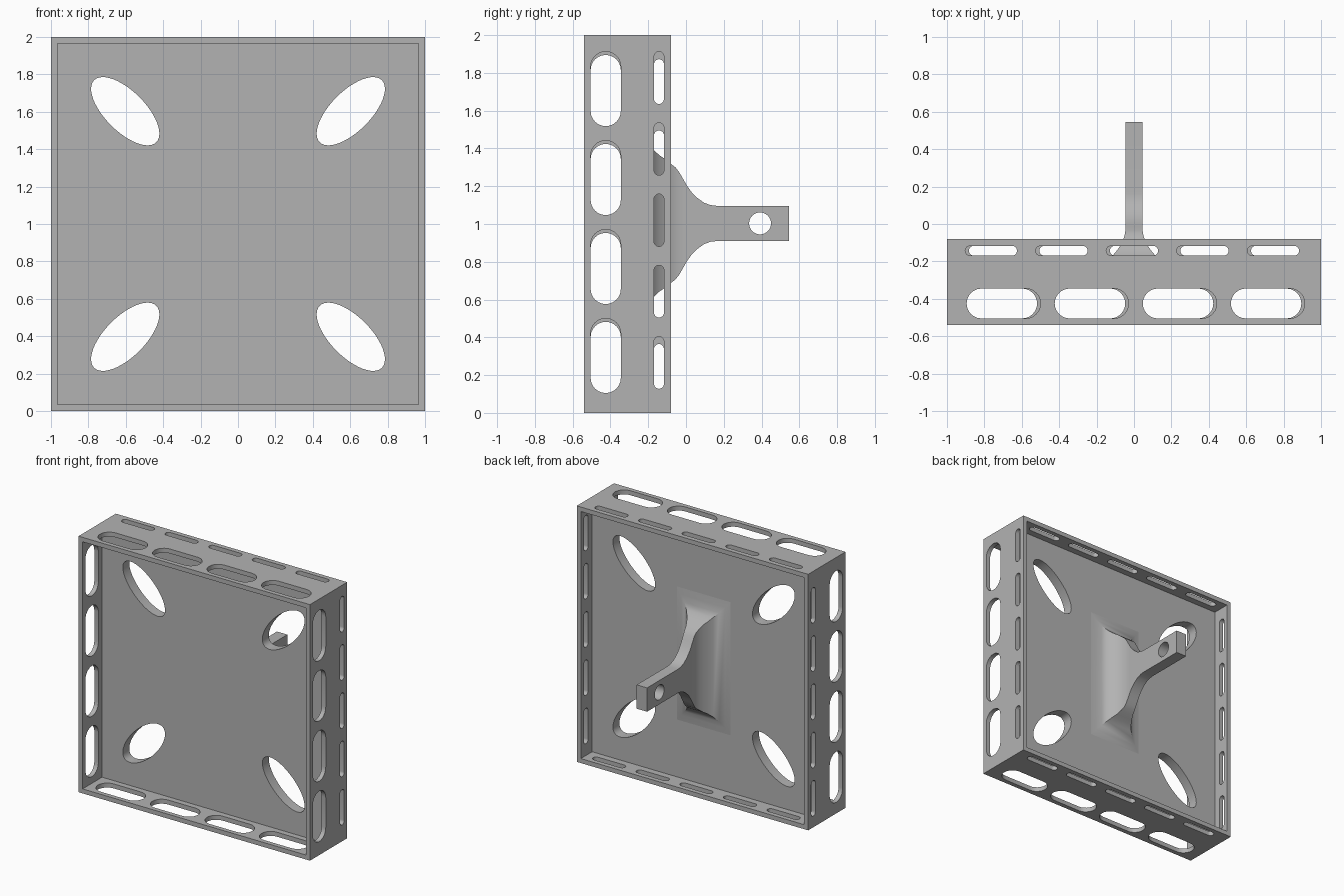
import bpy, bmesh, math
from mathutils import Matrix, Vector

if "Cube" in bpy.data.objects:
    bpy.data.objects.remove(bpy.data.objects["Cube"])

grey = bpy.data.materials.new("plain grey")
grey.diffuse_color = (0.45, 0.45, 0.45, 1)
grey.use_nodes = True
grey.node_tree.nodes["Principled BSDF"].inputs["Base Color"].default_value = grey.diffuse_color


def make_object(name, bm):
    bmesh.ops.recalc_face_normals(bm, faces=bm.faces)
    mesh = bpy.data.meshes.new(name)
    bm.to_mesh(mesh)
    bm.free()
    ob = bpy.data.objects.new(name, mesh)
    bpy.context.collection.objects.link(ob)
    mesh.materials.append(grey)
    return ob


def box(bm, lo, hi):
    lo, hi = Vector(lo), Vector(hi)
    m = Matrix.Translation((lo + hi) / 2) @ Matrix.Diagonal((*(hi - lo), 1))
    bmesh.ops.create_cube(bm, size=1, matrix=m)


def prism(bm, points, depth):
    """Closed outline extruded by a vector."""
    face = bm.faces.new([bm.verts.new(p) for p in points])
    new = bmesh.ops.extrude_face_region(bm, geom=[face], use_keep_orig=True)["geom"]
    bmesh.ops.translate(bm, vec=depth, verts=[v for v in new if isinstance(v, bmesh.types.BMVert)])


def slot_outline(length, width, n=12):
    r, h, pts = width / 2, (length - width) / 2, []
    for side in (1, -1):
        for i in range(n + 1):
            a = math.pi * (i / n - 0.5)
            pts.append((side * (h + r * math.cos(a)), side * r * math.sin(a)))
    return pts


def cut(ob, cutter):
    mod = ob.modifiers.new("cut", "BOOLEAN")
    mod.object, mod.operation, mod.solver = cutter, "DIFFERENCE", "EXACT"
    cutter.hide_render = True
    cutter.hide_set(True)


def finish(ob, angle):
    """Apply the cuts and set the shading."""
    bpy.context.view_layer.update()
    mesh = bpy.data.meshes.new_from_object(ob.evaluated_get(bpy.context.evaluated_depsgraph_get()))
    ob.modifiers.clear()
    ob.data = mesh
    bpy.ops.object.select_all(action="DESELECT")
    ob.select_set(True)
    bpy.context.view_layer.objects.active = ob
    bpy.ops.object.shade_smooth_by_angle(angle=math.radians(angle))


# Square housing with a recess on the front and a shallower one on the back
bm = bmesh.new()
box(bm, (-1, -0.54, 0), (1, -0.08, 2))
housing = make_object("housing", bm)
bm = bmesh.new()
box(bm, (-0.965, -0.7, 0.035), (0.965, -0.30, 1.965))
box(bm, (-0.965, -0.22, 0.035), (0.965, 0.1, 1.965))
cut(housing, make_object("recess_cutter", bm))

# Radial oval holes through the centre plate
bm = bmesh.new()
for sx in (-1, 1):
    for sz in (-1, 1):
        pts = []
        for i in range(48):
            t = math.tau * i / 48
            u, v = 0.235 * math.cos(t) * math.sqrt(0.5), 0.107 * math.sin(t) * math.sqrt(0.5)
            pts.append((sx * (0.603 + u - v), -0.4, 1 + sz * (0.603 + u + v)))
        prism(bm, pts, (0, 0.25, 0))
cut(housing, make_object("oval_cutter", bm))

# Rows of slots in the four walls: count, spacing, length, width, y, shift
bm = bmesh.new()
rows = [(4, 0.471, 0.395, 0.16, -0.425, 0.009), (5, 0.377, 0.277, 0.052, -0.143, 0.01)]
for count, step, length, width, y, shift in rows:
    outline = slot_outline(length, width)
    for side in (-1, 1):
        for i in range(count):
            c = (i - (count - 1) / 2) * step
            upright = c + side * shift * (2 if count == 5 else 1)
            level = c + side * shift * (-1 if count == 5 else 1)
            prism(bm, [(side * 0.94, y + v, 1 + upright + u) for u, v in outline], (side * 0.1, 0, 0))
            prism(bm, [(level + u, y + v, 1 + side * 0.94) for u, v in outline], (0, 0, side * 0.1))
cut(housing, make_object("slot_cutter", bm))
finish(housing, 30)

# Rear handle lofted from its flared foot: y, half width, half height
sections = [
    (-0.25, 0.23, 0.52), (-0.22, 0.23, 0.52), (-0.212, 0.19, 0.47), (-0.195, 0.15, 0.425),
    (-0.17, 0.115, 0.388), (-0.14, 0.09, 0.36), (-0.11, 0.07, 0.34), (-0.08, 0.056, 0.315),
    (-0.055, 0.049, 0.296), (-0.035, 0.046, 0.27), (-0.015, 0.045, 0.235), (0.005, 0.045, 0.20),
    (0.03, 0.045, 0.165), (0.06, 0.045, 0.135), (0.095, 0.045, 0.11), (0.13, 0.045, 0.097),
    (0.165, 0.045, 0.093), (0.545, 0.045, 0.093)]
bm = bmesh.new()
rings = [[bm.verts.new((sx * w, y, 1.003 + sz * h)) for sx, sz in ((-1, -1), (1, -1), (1, 1), (-1, 1))]
         for y, w, h in sections]
for a, b in zip(rings, rings[1:]):
    for i in range(4):
        j = (i + 1) % 4
        bm.faces.new((a[i], a[j], b[j], b[i]))
bm.faces.new(rings[0])
bm.faces.new(rings[-1])
handle = make_object("handle", bm)

# Round pin hole across the handle
bm = bmesh.new()
prism(bm, [(-0.1, 0.392 + 0.058 * math.cos(math.tau * i / 32), 1.003 + 0.058 * math.sin(math.tau * i / 32))
           for i in range(32)], (0.2, 0, 0))
cut(handle, make_object("pin_cutter", bm))
finish(handle, 35)

for ob in [o for o in bpy.data.objects if o.name.endswith("cutter")]:
    bpy.data.objects.remove(ob)
